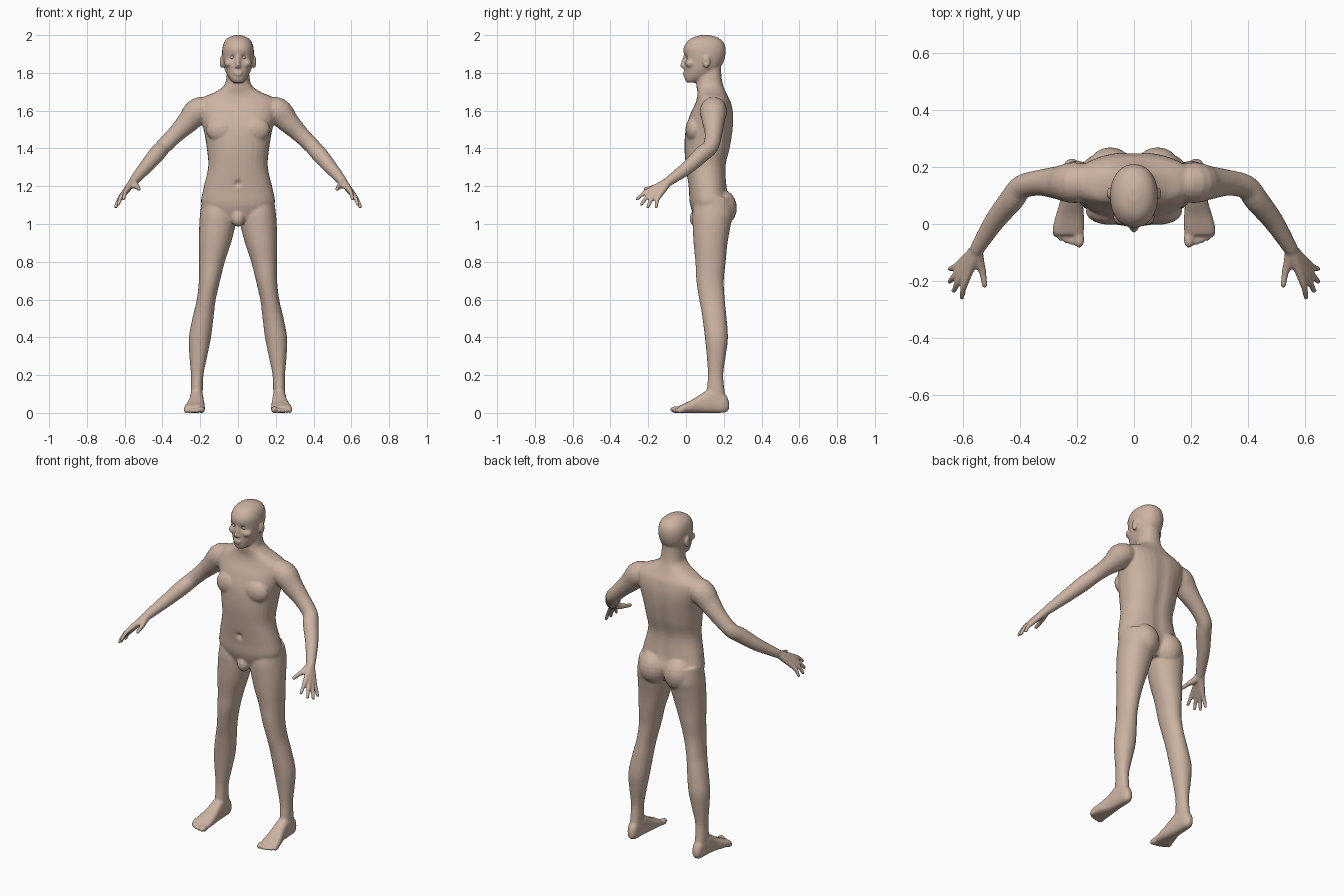
import bpy, bmesh, math
from mathutils import Vector, Matrix

if "Cube" in bpy.data.objects:
    bpy.data.objects.remove(bpy.data.objects["Cube"])

bm = bmesh.new()


def spline(rows, n=4):
    """Catmull-Rom resampling of rows of numbers."""
    out = []
    for i in range(len(rows) - 1):
        a, b, c, d = (rows[max(i - 1, 0)], rows[i], rows[i + 1], rows[min(i + 2, len(rows) - 1)])
        for k in range(n):
            t = k / n
            out.append([0.5 * (2 * q + (r - p) * t + (2 * p - 5 * q + 4 * r - s) * t * t
                               + (3 * q - p - 3 * r + s) * t ** 3)
                        for p, q, r, s in zip(a, b, c, d)])
    return out + [list(rows[-1])]


def skin_rings(rings):
    vs = [[bm.verts.new(p) for p in ring] for ring in rings]
    n = len(vs[0])
    for a, b in zip(vs, vs[1:]):
        for i in range(n):
            bm.faces.new((a[i], a[(i + 1) % n], b[(i + 1) % n], b[i]))
    bm.faces.new(vs[0])
    bm.faces.new(vs[-1])


def loft(rows, axis='z', power=2.3, n=32):
    """Rows: position along axis, then the min/max of the two cross directions."""
    rings = []
    for t, a0, a1, b0, b1 in spline(rows):
        ring = []
        for i in range(n):
            w = 2 * math.pi * i / n
            c, s = math.cos(w), math.sin(w)
            a = (a0 + a1) / 2 + (a1 - a0) / 2 * math.copysign(abs(c) ** (2 / power), c)
            b = (b0 + b1) / 2 + (b1 - b0) / 2 * math.copysign(abs(s) ** (2 / power), s)
            ring.append((a, b, t) if axis == 'z' else (a, t, b))
        rings.append(ring)
    skin_rings(rings)


def ball(centre, radii):
    m = Matrix.Translation(centre) @ Matrix.Diagonal((*radii, 1))
    bmesh.ops.create_uvsphere(bm, u_segments=20, v_segments=12, radius=1, matrix=m)


def tube(rows, n=20):
    """Rows: x, y, z, radius. The far end is rounded."""
    pts = spline(rows)
    ref, rings = Vector((0, -0.4, 1)), []
    for i, p in enumerate(pts):
        d = Vector(pts[min(i + 1, len(pts) - 1)][:3]) - Vector(pts[max(i - 1, 0)][:3])
        u = d.cross(ref).normalized()
        v = d.cross(u).normalized()
        rings.append([Vector(p[:3]) + p[3] * (u * math.cos(2 * math.pi * k / n) + v * math.sin(2 * math.pi * k / n))
                      for k in range(n)])
    skin_rings(rings)
    ball(rows[-1][:3], [rows[-1][3]] * 3)


# --- paired parts, built on +x ---
# leg
loft([(1.14, .02, .19, .05, .235), (1.06, .01, .20, .035, .25), (1.00, .012, .205, .035, .238),
      (.90, .037, .207, .04, .22), (.80, .07, .206, .05, .21), (.70, .095, .207, .055, .20),
      (.60, .118, .218, .07, .205), (.52, .128, .237, .085, .213), (.40, .143, .26, .10, .222),
      (.30, .163, .257, .11, .21), (.20, .183, .249, .116, .197), (.10, .187, .25, .11, .207),
      (.03, .195, .24, .12, .22)], power=2.1)
# buttock
ball((.083, .18, 1.085), (.088, .09, .10))
# foot
loft([(.228, .205, .23, .02, .06), (.205, .19, .247, .002, .10), (.14, .184, .254, 0, .13),
      (.08, .18, .26, 0, .10), (.03, .176, .275, 0, .068), (-.02, .175, .287, 0, .045),
      (-.04, .18, .28, .004, .035)], axis='y', power=2.6)
# toes
for x, y, r in ((.193, -.053, .019), (.219, -.054, .013), (.239, -.049, .012), (.258, -.041, .012), (.275, -.028, .012)):
    ball((x, y, r * .9), (r, r * 1.7, r * .95))
# arm
tube([(.13, .145, 1.615, .058), (.21, .145, 1.597, .072), (.265, .145, 1.54, .059),
      (.33, .145, 1.475, .046), (.395, .13, 1.41, .042), (.43, .085, 1.37, .043),
      (.49, .01, 1.30, .036), (.55, -.085, 1.23, .026)])
# fingers, each running back through the palm to the wrist
wrist = (.553, -.09, 1.227, .022)
for base, tip in (((.588, -.188, 1.182), (.605, -.258, 1.132)), ((.604, -.18, 1.165), (.633, -.235, 1.105)),
                  ((.613, -.165, 1.152), (.647, -.202, 1.09)), ((.615, -.143, 1.147), (.647, -.158, 1.09))):
    mid = [(a + b) / 2 + c for a, b, c in zip(base, tip, (.003, -.003, .004))]
    tube([wrist, (*base, .0145), (*mid, .0115), (*tip, .0095)])
# thumb
tube([wrist, (.545, -.13, 1.207, .019), (.532, -.17, 1.195, .013), (.525, -.215, 1.185, .0105)])
# ear
ball((.086, .108, 1.858), (.012, .02, .033))
# nostril wing
ball((.011, -.012, 1.834), (.008, .01, .007))
# cheekbone and chest muscle
ball((.045, .025, 1.85), (.028, .03, .022))
ball((.085, .045, 1.50), (.085, .048, .07))

# mirror everything so far
dup = bmesh.ops.duplicate(bm, geom=bm.verts[:] + bm.edges[:] + bm.faces[:])["geom"]
bmesh.ops.scale(bm, vec=(-1, 1, 1), verts=[g for g in dup if isinstance(g, bmesh.types.BMVert)])

# --- central parts ---
# torso and neck
loft([(z, -w, w, f, b) for z, w, f, b in (
    (1.02, .13, .05, .20), (1.10, .193, .022, .235), (1.18, .185, .015, .22), (1.30, .158, 0, .212),
    (1.40, .165, -.008, .235), (1.50, .182, -.002, .25), (1.58, .205, .022, .252), (1.64, .215, .05, .24),
    (1.675, .175, .06, .222), (1.70, .118, .06, .21), (1.735, .072, .055, .196),
    (1.78, .061, .06, .188), (1.84, .055, .075, .185))])
# head
loft([(z, -w, w, f, b) for z, w, f, b in (
    (1.748, .025, .005, .05), (1.765, .042, -.006, .10), (1.785, .056, -.008, .145), (1.815, .069, -.009, .17),
    (1.85, .077, -.009, .195), (1.89, .083, -.01, .208), (1.93, .083, -.013, .21),
    (1.965, .072, .006, .197), (1.987, .05, .035, .168), (2.0, .018, .08, .125))], power=2.15)
# nose
tube([(0, -.005, 1.888, .009), (0, -.014, 1.862, .009), (0, -.02, 1.838, .0115)])
# lips
ball((0, -.005, 1.802), (.025, .013, .006))
ball((0, -.004, 1.79), (.021, .013, .007))
# groin
ball((0, .055, 1.03), (.036, .036, .045))

bmesh.ops.recalc_face_normals(bm, faces=bm.faces[:])
mesh = bpy.data.meshes.new("body")
bm.to_mesh(mesh)
bm.free()
body = bpy.data.objects.new("body", mesh)
bpy.context.collection.objects.link(body)
bpy.context.view_layer.objects.active = body
body.select_set(True)

# fuse the parts into one skin
fuse = body.modifiers.new("fuse", 'REMESH')
fuse.mode = 'VOXEL'
fuse.voxel_size = .006
relax = body.modifiers.new("relax", 'SMOOTH')
relax.factor, relax.iterations = .5, 6
for name in ("fuse", "relax"):
    bpy.ops.object.modifier_apply(modifier=name)

# sculpted dents: centre, radius, push
dents = [((0, .01, 1.215), .016, (0, .012, 0))]                                # navel
dents += [((0, .23, 1.16 + .04 * i), .035, (0, -.005, 0)) for i in range(12)]  # spine
for s in (-1, 1):
    dents += [((s * .031, -.005, 1.882), .014, (0, .012, 0)),                  # eye socket
              ((s * .1, .11, 1.858), .010, (-s * .006, 0, 0))]                 # ear hollow
for v in body.data.vertices:
    p = v.co.copy()
    for c, r, push in dents:
        d2 = (p - Vector(c)).length_squared / (r * r)
        if d2 < 6:
            v.co += Vector(push) * math.exp(-d2)
body.data.polygons.foreach_set("use_smooth", [True] * len(body.data.polygons))

# eyes
bm = bmesh.new()
for s in (-1, 1):
    ball((s * .031, .013, 1.882), (.013, .012, .010))
eye_mesh = bpy.data.meshes.new("eyes")
bm.to_mesh(eye_mesh)
bm.free()
eyes = bpy.data.objects.new("eyes", eye_mesh)
bpy.context.collection.objects.link(eyes)
eye_mesh.polygons.foreach_set("use_smooth", [True] * len(eye_mesh.polygons))

skin = bpy.data.materials.new("skin")
skin.diffuse_color = (.60, .45, .36, 1)
skin.use_nodes = True
skin.node_tree.nodes["Principled BSDF"].inputs["Base Color"].default_value = skin.diffuse_color
for o in (body, eyes):
    o.data.materials.append(skin)
